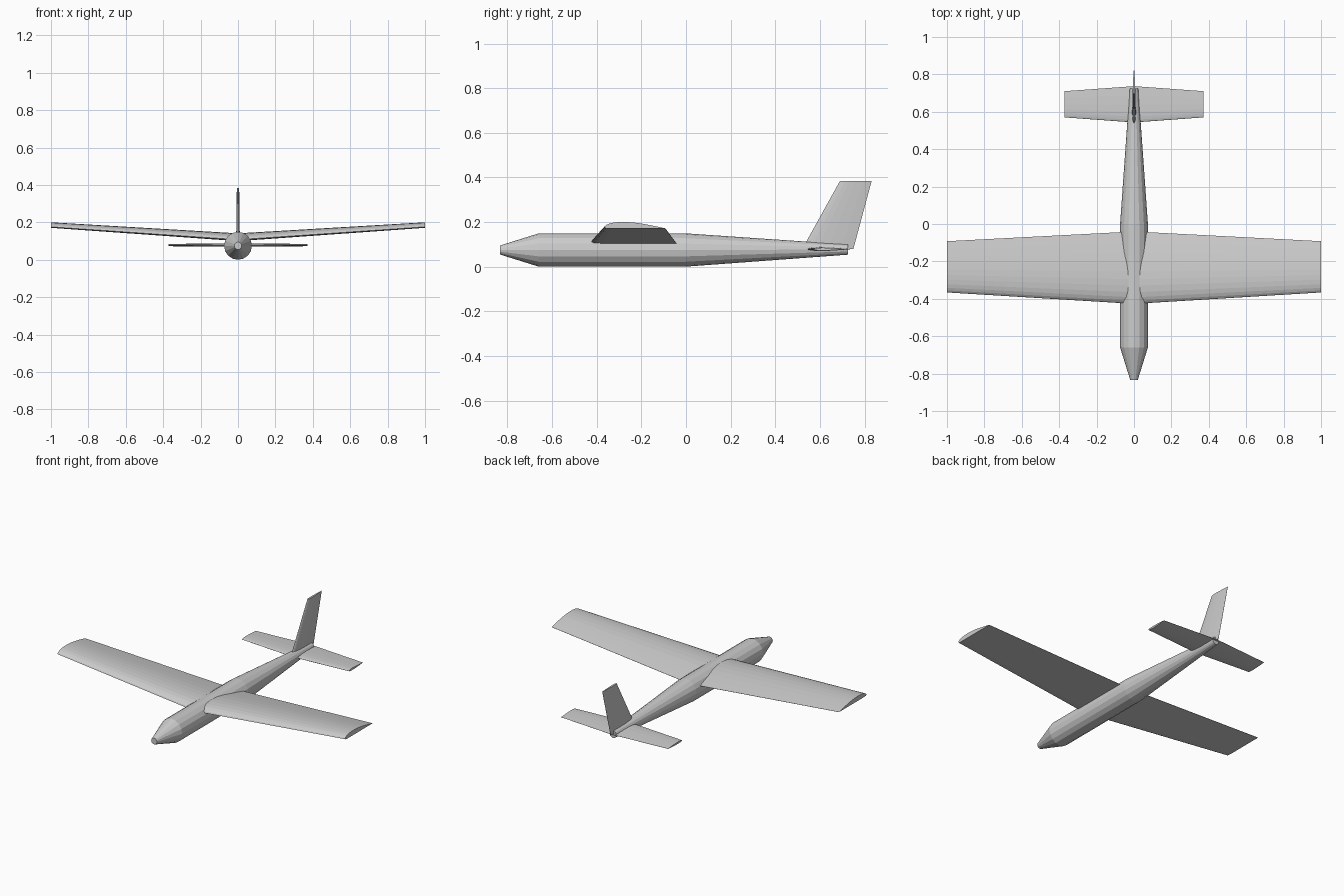
import bpy, bmesh
from math import cos, sin, pi
from mathutils import Vector

if "Cube" in bpy.data.objects:
    bpy.data.objects.remove(bpy.data.objects["Cube"])


def loft(name, rings):
    """Skin a list of equal-length point rings and cap both ends."""
    bm = bmesh.new()
    rows = [[bm.verts.new(p) for p in ring] for ring in rings]
    n = len(rows[0])
    for a, b in zip(rows, rows[1:]):
        for i in range(n):
            j = (i + 1) % n
            bm.faces.new((a[i], a[j], b[j], b[i]))
    bm.faces.new(rows[0])
    bm.faces.new(rows[-1])
    bmesh.ops.recalc_face_normals(bm, faces=bm.faces)
    mesh = bpy.data.meshes.new(name)
    bm.to_mesh(mesh)
    bm.free()
    obj = bpy.data.objects.new(name, mesh)
    bpy.context.collection.objects.link(obj)
    return obj


def section(profile, le, chord, up, scale=1.0):
    """Place a unit-chord profile with its nose at le, chord along +y."""
    return [Vector(le) + Vector((0, 1, 0)) * (c * chord) + Vector(up) * (t * chord * scale)
            for c, t in profile]


# Unit profiles: (chord position, height)
FLAT_BOTTOM = [(0, .02), (.01, .042), (.04, .064), (.09, .084), (.16, .099), (.25, .107),
               (.34, .108), (.45, .102), (.57, .088), (.7, .066), (.85, .036), (1, .003),
               (1, 0), (.5, 0), (.12, 0), (.03, .005)]
upper = [(.02, .018), (.07, .033), (.16, .045), (.3, .05), (.5, .044), (.75, .026)]
SYMMETRIC = [(0, 0)] + upper + [(1, .002), (1, -.002)] + [(c, -t) for c, t in reversed(upper)]

# Fuselage: sixteen-sided tube
SIDES = 16
stations = [(-.834, .075, .02), (-.66, .075, .0745), (0, .075, .0745), (.725, .077, .023)]
loft("fuselage", [[(r * cos(2 * pi * i / SIDES), y, z + r * sin(2 * pi * i / SIDES))
                   for i in range(SIDES)] for y, z, r in stations])

# Main wing: tapered, with dihedral
Z = (0, 0, 1)
loft("main_wing", [section(FLAT_BOTTOM, (x, le, z), chord, Z)
                   for x, le, z, chord in [(-1, -.366, .171, .274),
                                           (0, -.427, .1, .387),
                                           (1, -.366, .171, .274)]])

# Tailplane
loft("tailplane", [section(SYMMETRIC, (x, le, .079), chord, Z, .9)
                   for x, le, chord in [(-.372, .57, .14), (0, .543, .194), (.372, .57, .14)]])

# Tail fin: swept back
X = (1, 0, 0)
loft("tail_fin", [section(SYMMETRIC, (0, le, z), chord, X, .9)
                  for le, z, chord in [(.521, .08, .229), (.69, .385, .142)]])
